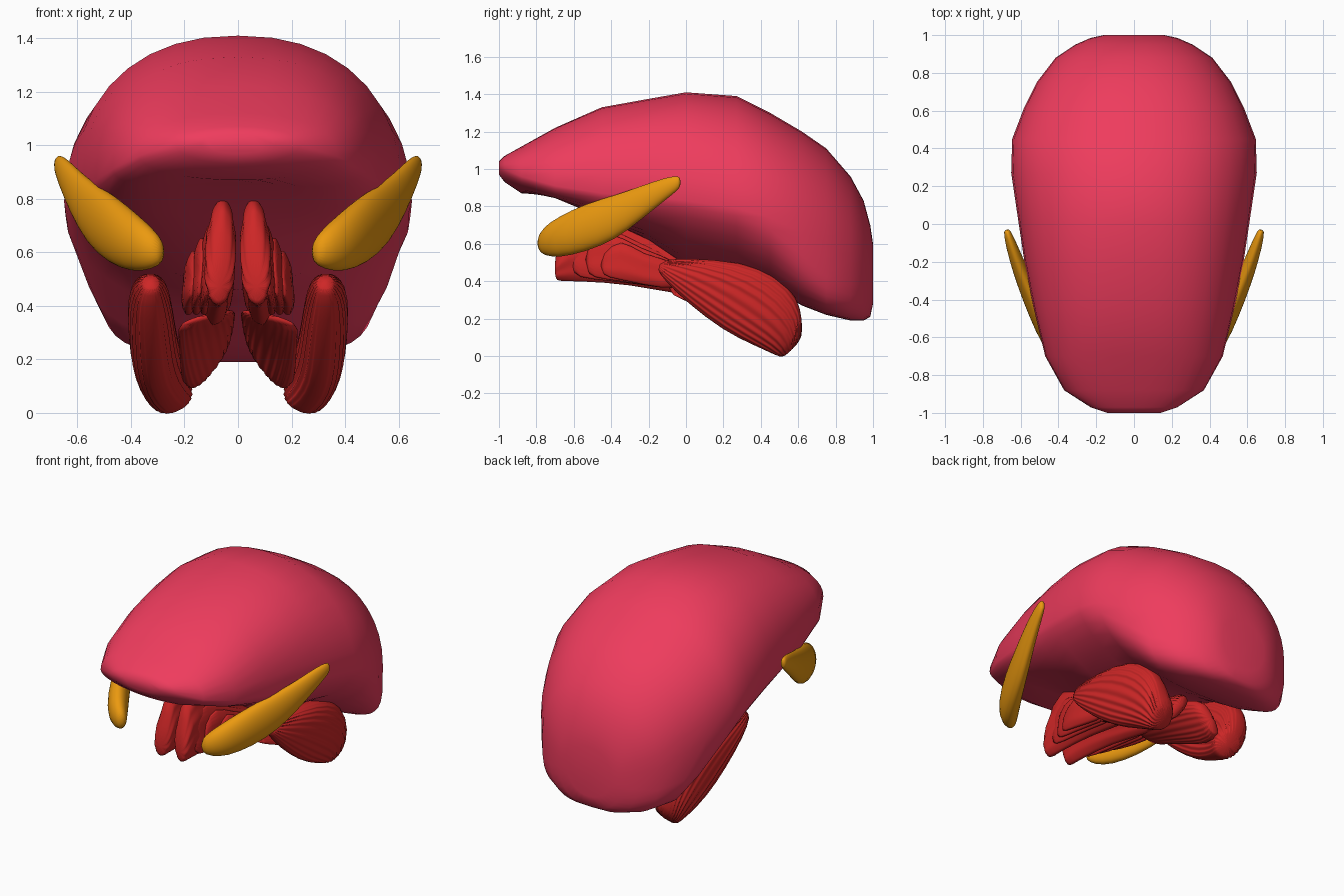
import bpy, bmesh, math
from mathutils import Vector

if "Cube" in bpy.data.objects:
    bpy.data.objects.remove(bpy.data.objects["Cube"])


def material(name, rgb):
    m = bpy.data.materials.new(name)
    m.diffuse_color = (*rgb, 1)
    m.use_nodes = True
    m.node_tree.nodes["Principled BSDF"].inputs["Base Color"].default_value = m.diffuse_color
    return m


PINK = material("pink", (0.86, 0.045, 0.11))
RED = material("red", (0.62, 0.02, 0.02))
YELLOW = material("yellow", (0.83, 0.32, 0.005))


def power(v, e):
    return math.copysign(abs(v) ** e, v)


def loft(name, rings, mat, mirror=False, subdiv=0):
    """Skin a list of closed rings, cap both ends."""
    bm = bmesh.new()
    vs = [[bm.verts.new(p) for p in r] for r in rings]
    n = len(vs[0])
    for a, b in zip(vs, vs[1:]):
        for i in range(n):
            j = (i + 1) % n
            bm.faces.new((a[i], a[j], b[j], b[i]))
    bm.faces.new(vs[0])
    bm.faces.new(vs[-1])
    bmesh.ops.recalc_face_normals(bm, faces=bm.faces)
    me = bpy.data.meshes.new(name)
    bm.to_mesh(me)
    bm.free()
    me.shade_smooth()
    me.materials.append(mat)
    ob = bpy.data.objects.new(name, me)
    bpy.context.collection.objects.link(ob)
    if mirror:
        ob.modifiers.new("mirror", "MIRROR").use_mirror_merge = False
    if subdiv:
        ob.modifiers.new("smooth", "SUBSURF").levels = subdiv
        ob.modifiers["smooth"].render_levels = subdiv
    return ob


def strap(name, keys, mat, n=96, ridge=0.0, count=24, e=0.85):
    """Mirrored muscle strap: each key is (lower edge, upper edge, half thickness)."""
    mids = [(Vector(a) + Vector(b)) / 2 for a, b, t in keys]
    rings = []
    for i, (a, b, t) in enumerate(keys):
        half = (Vector(b) - Vector(a)) / 2
        tangent = mids[min(i + 1, len(mids) - 1)] - mids[max(i - 1, 0)]
        side = tangent.cross(half).normalized()
        ring = []
        for k in range(n):
            u = math.tau * k / n
            w = t * (1 + ridge * math.cos(count * u))
            ring.append(mids[i] + half * power(math.cos(u), e)
                        + side * w * power(math.sin(u), e))
        rings.append(ring)
    return loft(name, rings, mat, True, 1)


# Large domed body: y, half width, top z, widest z, bottom z, upper and lower roundness
sections = [
    (-1.00, .14, 1.04, 1.01, .97, 2.2, 2), (-.97, .23, 1.07, 1.0, .93, 2.2, 2),
    (-.88, .37, 1.12, .96, .87, 2.3, 2), (-.70, .47, 1.22, .91, .78, 2.4, 1.8),
    (-.45, .53, 1.33, .87, .65, 2.4, 1.6), (-.20, .58, 1.375, .85, .53, 2.35, 1.5),
    (0.00, .61, 1.41, .83, .46, 2.25, 1.5), (.27, .65, 1.39, .79, .42, 2.1, 1.6),
    (.45, .645, 1.30, .74, .37, 2.15, 2), (.62, .58, 1.20, .66, .27, 2.2, 3),
    (.75, .515, 1.11, .60, .22, 2.2, 4.5), (.88, .415, .96, .52, .19, 2.2, 4),
    (.95, .31, .83, .50, .19, 2.2, 3.5), (.985, .23, .70, .47, .21, 2.2, 2.5),
    (1.0, .16, .60, .45, .28, 2.2, 2)]
rings = []
for y, hw, top, mid, bot, upper, lower in sections:
    ring = []
    for k in range(36):
        u = math.tau * k / 36
        c, s = math.cos(u), math.sin(u)
        e = 2 / (upper if s >= 0 else lower)
        h = (top - mid) if s >= 0 else (mid - bot)
        x, z = hw * power(c, e), mid + h * power(s, e)
        if s < 0 and -.75 < y < -.1:      # hollow under the brow
            z += .08 * (1 - (x / hw) ** 2) ** 2
        ring.append((x, y, z))
    rings.append(ring)
loft("domed_body", rings, PINK)

# Yellow glands slanting back along each side
gland = [(.28, -.78, .60, .04, .025), (.33, -.75, .615, .08, .05),
         (.39, -.68, .635, .11, .065), (.47, -.54, .685, .13, .06),
         (.545, -.38, .74, .12, .05), (.605, -.24, .82, .09, .04),
         (.65, -.11, .895, .06, .03), (.67, -.045, .925, .04, .02),
         (.675, -.03, .93, .022, .012)]
strap("side_gland", [((x, y, z - h), (x, y, z + h), t)
                     for x, y, z, h, t in gland], YELLOW, n=24, e=1)

# Outer fan muscles, fibres running down to the back
strap("outer_fan_muscle", [
    ((.32, -.16, .47), (.33, -.12, .515), .03),
    ((.33, -.12, .41), (.33, .00, .525), .06),
    ((.32, .00, .29), (.34, .30, .505), .08),
    ((.31, .20, .135), (.33, .49, .43), .085),
    ((.285, .36, .06), (.32, .60, .31), .09),
    ((.24, .48, .01), (.30, .62, .20), .09),
    ((.20, .52, .003), (.28, .625, .08), .08)], RED, ridge=.07)

# Inner rear muscles between the fans
strap("inner_rear_muscle", [
    ((.23, -.10, .34), (.02, -.08, .385), .015),
    ((.22, .05, .28), (.01, .05, .375), .02),
    ((.215, .25, .19), (.015, .25, .36), .03),
    ((.20, .43, .10), (.03, .45, .33), .045),
    ((.18, .58, .085), (.05, .58, .27), .045)], RED, ridge=.07)

# Central front muscles, tall and narrow
strap("central_muscle", [
    ((.075, -.70, .41), (.06, -.70, .53), .04),
    ((.075, -.68, .40), (.06, -.66, .66), .06),
    ((.075, -.58, .40), (.055, -.60, .86), .055),
    ((.08, -.30, .385), (.06, -.30, .70), .06),
    ((.09, .00, .32), (.07, .00, .55), .06),
    ((.10, .15, .32), (.08, .15, .45), .04)], RED, n=40, ridge=.07, count=10, e=1)

# Thinner layers fanning out beside the central muscles
for i in range(3):
    x = .125 + .03 * i
    strap(f"layer_muscle_{i + 1}", [
        ((x - .01, -.62 + .08 * i, .43), (x - .03, -.62 + .08 * i, .66 - .06 * i), .012),
        ((x, -.52 + .08 * i, .41), (x - .02, -.50 + .08 * i, .74 - .05 * i), .026),
        ((x + .005, -.25, .385), (x - .01, -.25, .60 - .03 * i), .03),
        ((x, .0, .34), (x - .01, .0, .50), .025)], RED, n=24, ridge=.1, count=6)
